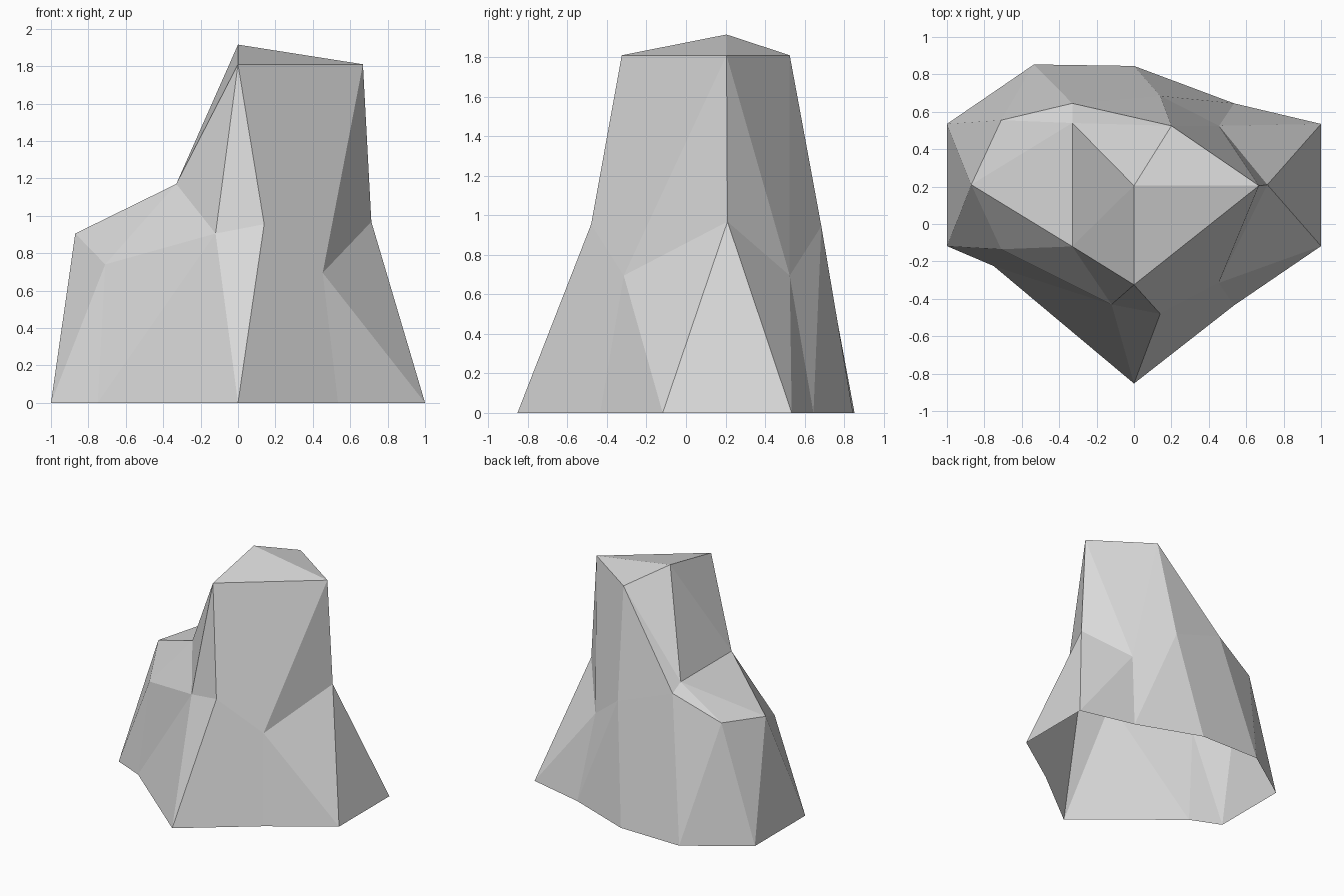
import bpy
import bmesh

# Remove the default cube if present
default_cube = bpy.data.objects.get("Cube")
if default_cube:
    bpy.data.objects.remove(default_cube, do_unlink=True)


def make_material(name, colour):
    material = bpy.data.materials.new(name)
    material.use_nodes = True
    material.diffuse_color = colour
    material.node_tree.nodes["Principled BSDF"].inputs["Base Color"].default_value = colour
    return material


def add_ring(bm, points):
    return [bm.verts.new(point) for point in points]


def stitch(bm, lower, upper, steps):
    """Join two rings: 'l' steps along the lower, 'u' the upper, 'q' both."""
    low, up = 0, 0
    for step in steps:
        next_low = low + (step in "lq")
        next_up = up + (step in "uq")
        corners = [lower[low % len(lower)]]
        if next_low != low:
            corners.append(lower[next_low % len(lower)])
        if next_up != up:
            corners.append(upper[next_up % len(upper)])
        corners.append(upper[up % len(upper)])
        bm.faces.new(corners)
        low, up = next_low, next_up


# Ground outline, counter-clockwise from the front point
ground_outline = [
    (0, -0.853), (0.535, -0.435), (1, -0.118), (1, 0.535), (0.535, 0.645),
    (0, 0.845), (-0.535, 0.853), (-1, 0.535), (-1, -0.118), (-0.75, -0.225),
]

# Uneven waist, which carries the low shelf on the right
waist_points = [
    (0.14, -0.48, 0.955), (0.453, -0.315, 0.695), (0.713, 0.21, 0.968),
    (0.455, 0.525, 0.695), (0.14, 0.685, 0.945), (-0.33, 0.645, 1.115),
    (-0.71, 0.555, 0.94), (-0.87, 0.21, 0.905), (-0.71, -0.135, 0.74),
    (-0.12, -0.43, 0.905),
]

# Crown rim: three high corners, then the foot of the steep right-hand face
crown_points = [
    (0, -0.325, 1.81), (0.668, 0.205, 1.81), (0.2, 0.525, 1.81),
    (-0.33, 0.54, 1.17), (-0.33, -0.12, 1.17),
]

bm = bmesh.new()
ground = add_ring(bm, [(x, y, 0) for x, y in ground_outline])
waist = add_ring(bm, waist_points)
crown = add_ring(bm, crown_points)
peak = add_ring(bm, [(0, 0.205, 1.915)])

# Flared foot, tower walls and peak facets; the shell is open underneath
stitch(bm, ground, waist, "qlululul" + "qululululu")
stitch(bm, waist, crown, "qllullullullul")
stitch(bm, crown, peak, "l" * len(crown))
bm.normal_update()

mesh = bpy.data.meshes.new("rock")
bm.to_mesh(mesh)
bm.free()
mesh.materials.append(make_material("stone grey", (0.69, 0.69, 0.69, 1)))
rock = bpy.data.objects.new("rock", mesh)
bpy.context.collection.objects.link(rock)
